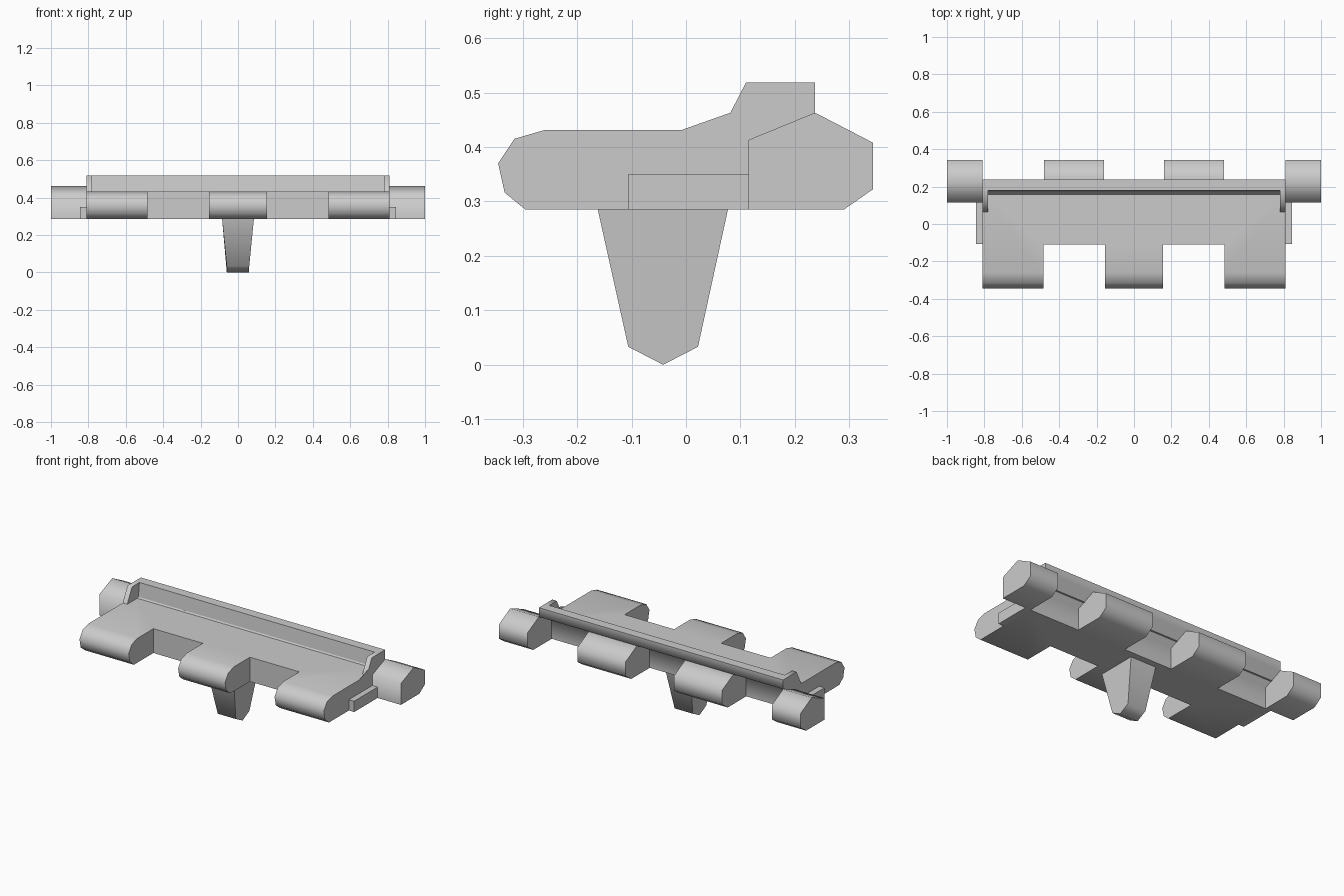
import bpy, bmesh
from math import radians

if "Cube" in bpy.data.objects:
    bpy.data.objects.remove(bpy.data.objects["Cube"])


def finish(bm, name, angle=70):
    bmesh.ops.recalc_face_normals(bm, faces=bm.faces)
    mesh = bpy.data.meshes.new(name)
    bm.to_mesh(mesh)
    bm.free()
    obj = bpy.data.objects.new(name, mesh)
    bpy.context.collection.objects.link(obj)
    smooth(obj, angle)
    return obj


def smooth(obj, angle=70):
    bpy.ops.object.select_all(action='DESELECT')
    bpy.context.view_layer.objects.active = obj
    obj.select_set(True)
    bpy.ops.object.shade_smooth_by_angle(angle=radians(angle))


def prism(name, profile, x0, x1, taper=None):
    """Extrude a (y, z) profile from x0 to x1; taper(x, z) may adjust x."""
    bm = bmesh.new()
    rings = []
    for x in (x0, x1):
        rings.append([bm.verts.new((taper(x, z) if taper else x, y, z)) for y, z in profile])
    a, b = rings
    bm.faces.new(a)
    bm.faces.new(b)
    n = len(profile)
    for i in range(n):
        j = (i + 1) % n
        bm.faces.new((a[i], a[j], b[j], b[i]))
    return finish(bm, name)


def box_profile(y0, y1, z0, z1):
    return [(y0, z0), (y1, z0), (y1, z1), (y0, z1)]


# Plate with rounded front edge, raised rear rib and hollow under the rib
plate = [(-0.295, 0.285), (-0.333, 0.316), (-0.345, 0.37), (-0.315, 0.415),
         (-0.26, 0.431), (0.17, 0.431), (0.18, 0.518), (0.237, 0.518),
         (0.237, 0.463), (0.115, 0.413), (0.115, 0.285)]
body = prism("link_plate", plate, -0.81, 0.81)

# Two notches that leave three front knuckles
for s in (-1, 1):
    cutter = prism("notch_cutter", box_profile(-0.5, -0.11, 0.2, 0.6), *sorted((s * 0.156, s * 0.484)))
    cutter.hide_render = True
    mod = body.modifiers.new("notch", 'BOOLEAN')
    mod.operation = 'DIFFERENCE'
    mod.solver = 'EXACT'
    mod.object = cutter
    bpy.context.view_layer.objects.active = body
    bpy.ops.object.modifier_apply(modifier=mod.name)
    bpy.data.objects.remove(cutter)
smooth(body)

# Rear knuckles, end cheeks of the rib and side tabs, on both sides
knuckle = [(0.115, 0.285), (0.29, 0.285), (0.343, 0.322), (0.343, 0.408),
           (0.237, 0.463), (0.115, 0.413)]
cheek = [(0.065, 0.431), (0.11, 0.518), (0.18, 0.518), (0.17, 0.431)]
parts = [("rear_knuckle", knuckle, 0.16, 0.48),
         ("end_knuckle", knuckle, 0.81, 1.0),
         ("rib_cheek", cheek, 0.78, 0.81),
         ("side_tab", box_profile(-0.106, 0.115, 0.285, 0.35), 0.81, 0.845)]
for name, profile, x0, x1 in parts:
    for side, s in (("left", -1), ("right", 1)):
        prism(f"{name}_{side}", profile, s * x0, s * x1)

# Tapered guide tooth underneath
tooth = [(-0.162, 0.285), (-0.106, 0.033), (-0.042, 0.0), (0.022, 0.033), (0.077, 0.285)]
prism("guide_tooth", tooth, -1, 1,
      taper=lambda x, z: x * (0.06 + 0.025 * max(0, z - 0.033) / 0.252))
